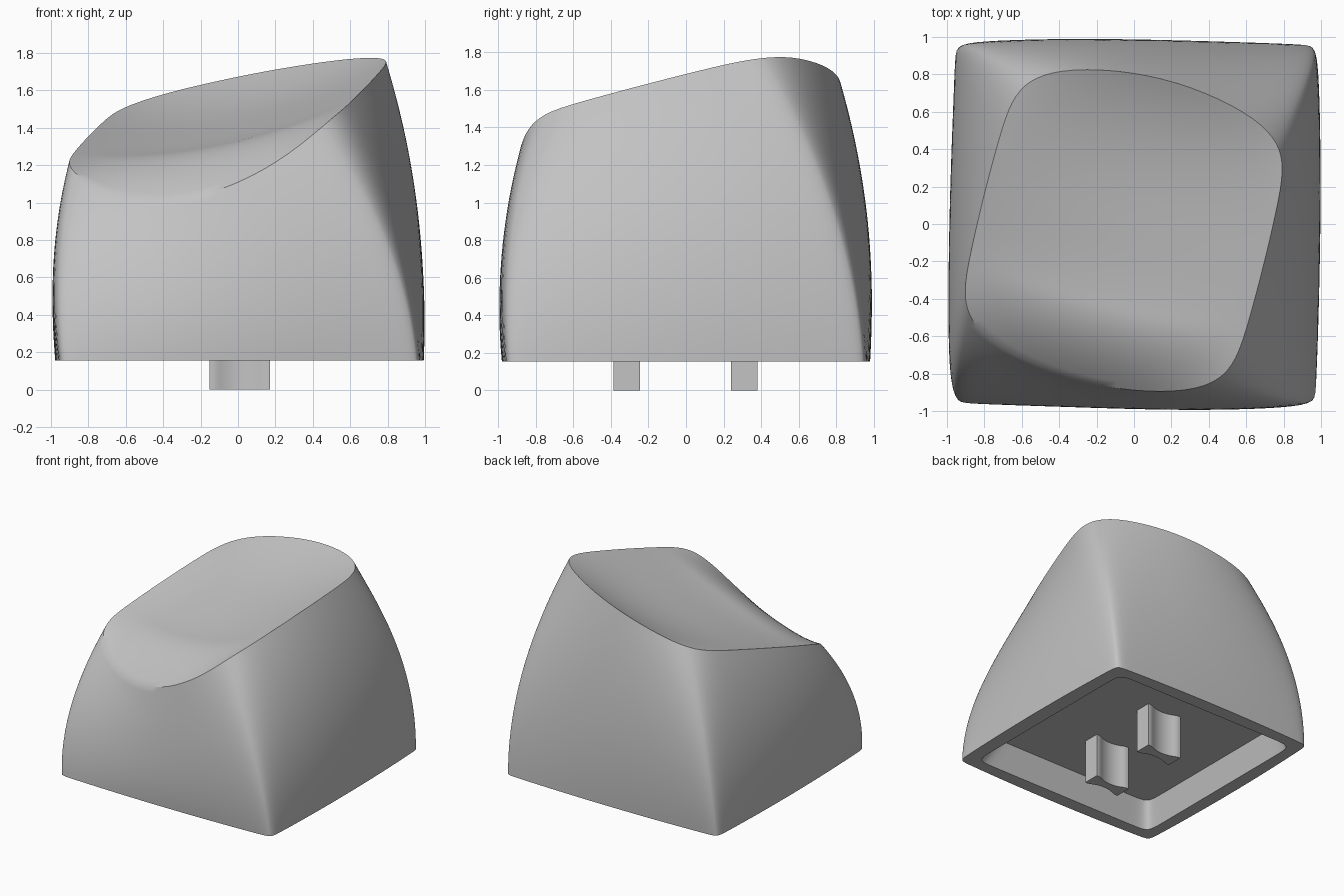
import bpy, bmesh, math
from mathutils import Vector, Matrix

cube = bpy.data.objects.get("Cube")
if cube:
    bpy.data.objects.remove(cube, do_unlink=True)

grey = bpy.data.materials.new("plain grey")
grey.use_nodes = True
colour = (0.55, 0.55, 0.55, 1)
grey.diffuse_color = colour
grey.node_tree.nodes["Principled BSDF"].inputs["Base Color"].default_value = colour

SIDE = 28            # segments on each side of the plan
BOTTOM = 0.155
TWIST = math.radians(-14)
CENTRE = Vector((-0.055, -0.035))
TOP_X, TOP_Y, TOP_BOW = 0.77, 0.835, 0.2


def outline(half_x, half_y, power, bow_x=0, bow_y=0, angle=0, centre=(0, 0)):
    """Squarish closed outline with bowed sides and points gathered at the corners."""
    turn = Matrix.Rotation(angle, 2)
    points = []
    for quarter in range(4):
        corner = Matrix.Rotation(quarter * math.pi / 2, 2)
        for i in range(SIDE):
            b = math.sin((i / SIDE - 0.5) * math.pi)
            d = corner @ Vector((1, b))
            d /= (abs(d.x) ** power + abs(d.y) ** power) ** (1 / power)
            p = Vector((half_x * d.x * (1 - bow_x * d.y ** 2),
                        half_y * d.y * (1 - bow_y * d.x ** 2)))
            points.append(turn @ p + Vector(centre))
    return points


def top_height(p):
    """Tilted plane with a dish that folds down at the front."""
    d = p - CENTRE
    local = Matrix.Rotation(-TWIST, 2) @ d
    u = local.x / TOP_X
    v = local.y / (TOP_Y * (1 - TOP_BOW * u * u))
    scoop = 0.1 * (1 - abs(v) ** 3) + max(0, -v - 0.5) ** 2
    return 1.49 + 0.235 * d.x + 0.203 * d.y - max(0, 1 - u * u) * scoop


def finish(name, bm):
    bmesh.ops.recalc_face_normals(bm, faces=bm.faces)
    mesh = bpy.data.meshes.new(name)
    bm.to_mesh(mesh)
    bm.free()
    mesh.materials.append(grey)
    obj = bpy.data.objects.new(name, mesh)
    bpy.context.collection.objects.link(obj)
    bpy.ops.object.select_all(action='DESELECT')
    obj.select_set(True)
    bpy.context.view_layer.objects.active = obj
    bpy.ops.object.shade_smooth_by_angle(angle=math.radians(32))


# Cap: cavity, bottom rim, twisted bulging sides and dished top in one skin
base = outline(0.985, 0.98, 45, 0.025, 0.025, 0, (0.008, 0))
bulge = outline(1.03, 1.025, 18, 0.05, 0.05, math.radians(-3))
rim = outline(TOP_X, TOP_Y, 8, 0.03, TOP_BOW, TWIST, CENTRE)
ceiling = outline(0.77, 0.8, 24, centre=(-0.04, 0))
opening = outline(0.865, 0.865, 24)
rings = [[(p.x, p.y, 0.37) for p in ceiling],
         [(p.x, p.y, BOTTOM) for p in opening]]
LEVELS = 24
for k in range(LEVELS + 1):
    t = k / LEVELS
    ring = []
    for b, c, r in zip(base, bulge, rim):
        p = b * (1 - t) ** 2 + c * 2 * t * (1 - t) + r * t * t
        ring.append((p.x, p.y, BOTTOM + (top_height(r) - BOTTOM) * t))
    rings.append(ring)
STEPS = 24
for k in range(1, STEPS):
    ring = []
    for r in rim:
        p = r.lerp(CENTRE, k / STEPS)
        ring.append((p.x, p.y, top_height(p)))
    rings.append(ring)

bm = bmesh.new()
loops = [[bm.verts.new(co) for co in ring] for ring in rings]
count = len(base)
for low, high in zip(loops, loops[1:]):
    for i in range(count):
        j = (i + 1) % count
        bm.faces.new((low[i], low[j], high[j], high[i]))
bm.faces.new(loops[0])
middle = bm.verts.new((CENTRE.x, CENTRE.y, top_height(CENTRE)))
for i in range(count):
    bm.faces.new((loops[-1][i], loops[-1][(i + 1) % count], middle))
finish("cap", bm)

# Two mounting posts with scalloped front and back faces
for name, y in (("front_post", -0.315), ("back_post", 0.31)):
    bm = bmesh.new()
    edge = []
    for i in range(17):
        s = i / 8 - 1
        dip = 0.035 * max(0, 1 - (s / 0.8) ** 2)
        edge.append((0.01 + 0.162 * s, 0.07 - dip))
    profile = edge + [(x, -d) for x, d in reversed(edge)]
    face = bm.faces.new([bm.verts.new((x, y + d, 0)) for x, d in profile])
    top = bmesh.ops.extrude_face_region(bm, geom=[face])["geom"]
    bmesh.ops.translate(bm, vec=(0, 0, 0.39),
                        verts=[g for g in top if isinstance(g, bmesh.types.BMVert)])
    finish(name, bm)
